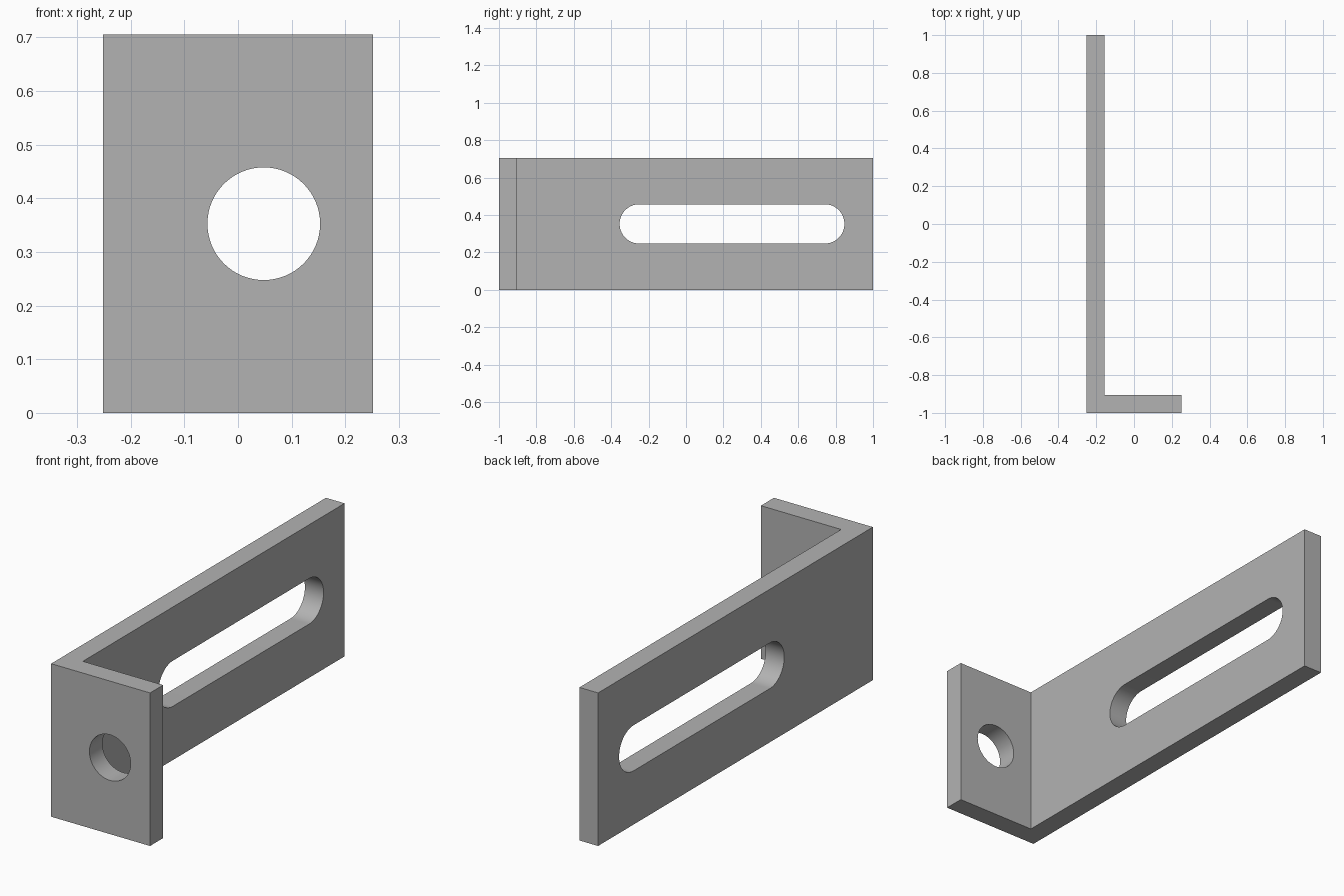
import bpy
import bmesh
from math import cos, sin, pi
from mathutils import Vector

if "Cube" in bpy.data.objects:
    bpy.data.objects.remove(bpy.data.objects["Cube"], do_unlink=True)

HEIGHT = 0.705
HALF_W = 0.252
THICK = 0.095
HOLE_R = 0.105
HOLE_Z = HEIGHT / 2

grey = bpy.data.materials.new("plain grey metal")
grey.use_nodes = True
grey.diffuse_color = (0.45, 0.45, 0.45, 1)
grey.node_tree.nodes["Principled BSDF"].inputs["Base Color"].default_value = grey.diffuse_color


def prism(name, outline, sweep):
    """Extrude a closed outline of 3D points along a vector."""
    bm = bmesh.new()
    face = bm.faces.new([bm.verts.new(p) for p in outline])
    result = bmesh.ops.extrude_face_region(bm, geom=[face], use_keep_orig=True)
    moved = [g for g in result["geom"] if isinstance(g, bmesh.types.BMVert)]
    bmesh.ops.translate(bm, verts=moved, vec=Vector(sweep))
    bmesh.ops.recalc_face_normals(bm, faces=bm.faces)
    mesh = bpy.data.meshes.new(name)
    bm.to_mesh(mesh)
    bm.free()
    mesh.materials.append(grey)
    obj = bpy.data.objects.new(name, mesh)
    bpy.context.collection.objects.link(obj)
    return obj


def slot_outline(start, end, radius, steps=32):
    """Rounded slot in a plane: two half circles (a circle if start == end)."""
    points = []
    for centre, first in ((end, -pi / 2), (start, pi / 2)):
        count = steps if start == end else steps + 1
        for i in range(count):
            a = first + pi * i / steps
            points.append((centre + radius * cos(a), HOLE_Z + radius * sin(a)))
    return points


# L-shaped bracket: long side plate and short front flange
inner_x, inner_y = -HALF_W + THICK, -1 + THICK
profile = [(-HALF_W, -1), (HALF_W, -1), (HALF_W, inner_y),
           (inner_x, inner_y), (inner_x, 1), (-HALF_W, 1)]
bracket = prism("angle_bracket", [(x, y, 0) for x, y in profile], (0, 0, HEIGHT))

# Cutters: round hole in the flange, long slot in the side plate
hole = prism("flange_hole_cutter",
             [(x, -1.1, z) for x, z in slot_outline(0.048, 0.048, HOLE_R)], (0, 0.3, 0))
slot = prism("plate_slot_cutter",
             [(-0.4, y, z) for y, z in slot_outline(-0.25, 0.742, HOLE_R)], (0.4, 0, 0))

bpy.ops.object.select_all(action="DESELECT")
bpy.context.view_layer.objects.active = bracket
bracket.select_set(True)
for cutter in (hole, slot):
    cutter.hide_render = True
    cut = bracket.modifiers.new(cutter.name, "BOOLEAN")
    cut.operation = "DIFFERENCE"
    cut.solver = "EXACT"
    cut.object = cutter
    bpy.ops.object.modifier_apply(modifier=cut.name)
    bpy.data.objects.remove(cutter, do_unlink=True)

# Smooth hole walls, crisp plate edges
bpy.ops.object.shade_smooth_by_angle(angle=pi / 6)
